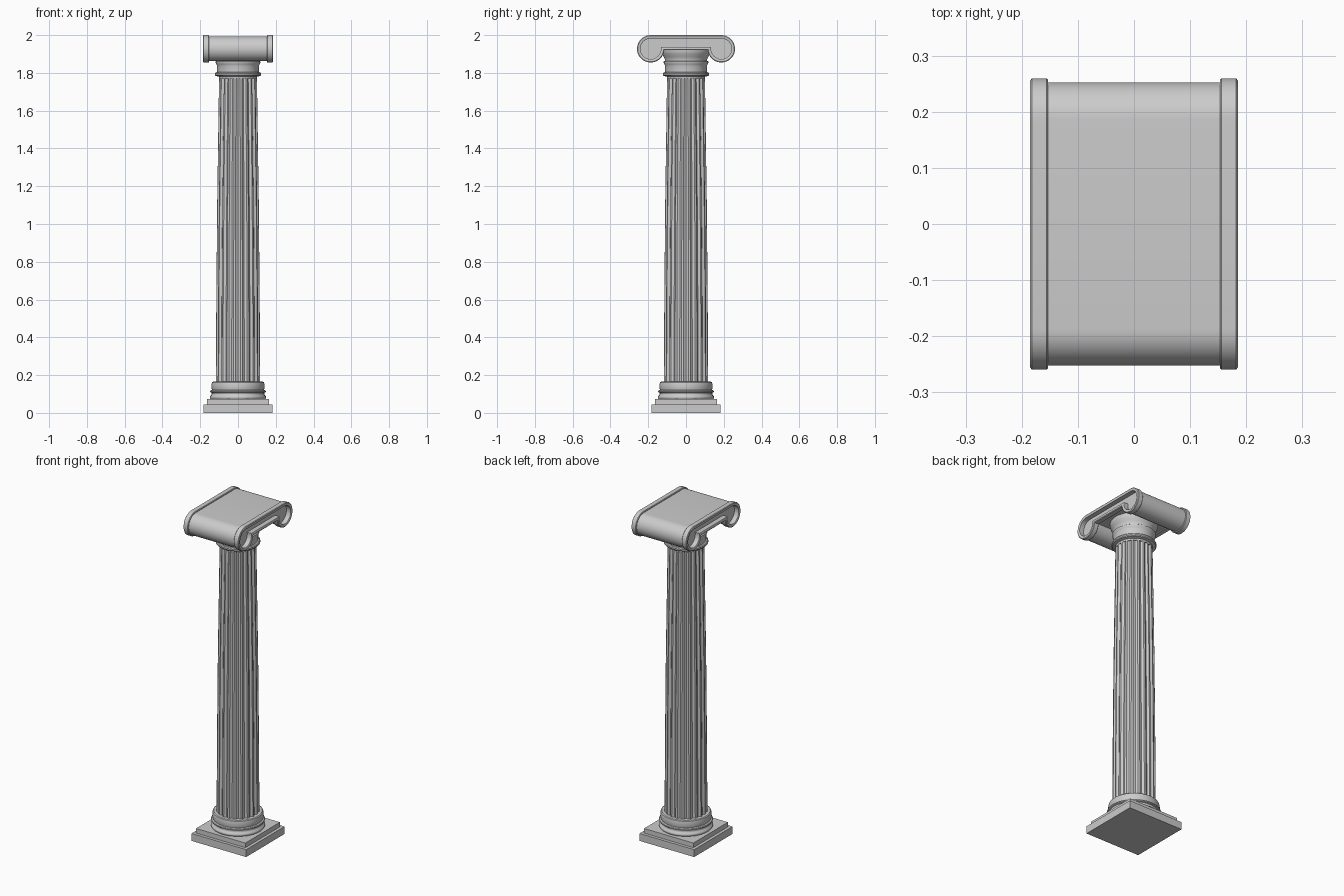
import bpy, bmesh
from math import sin, cos, pi, asin, radians

if "Cube" in bpy.data.objects:
    bpy.data.objects.remove(bpy.data.objects["Cube"])


def loft(name, rings, smooth=35):
    """Skin a list of equal-length closed rings and cap both ends."""
    bm = bmesh.new()
    rows = [[bm.verts.new(p) for p in ring] for ring in rings]
    n = len(rows[0])
    for a, b in zip(rows, rows[1:]):
        for i in range(n):
            j = (i + 1) % n
            bm.faces.new((a[i], a[j], b[j], b[i]))
    bm.faces.new(rows[0][::-1])
    bm.faces.new(rows[-1])
    bmesh.ops.recalc_face_normals(bm, faces=bm.faces)
    mesh = bpy.data.meshes.new(name)
    bm.to_mesh(mesh)
    bm.free()
    ob = bpy.data.objects.new(name, mesh)
    bpy.context.collection.objects.link(ob)
    bpy.ops.object.select_all(action='DESELECT')
    ob.select_set(True)
    bpy.context.view_layer.objects.active = ob
    bpy.ops.object.shade_smooth_by_angle(angle=radians(smooth))
    return ob


def lathe(name, profile, n=64):
    return loft(name, [[(r * cos(2 * pi * i / n), r * sin(2 * pi * i / n), z)
                        for i in range(n)] for r, z in profile])


def slab(name, half, z0, z1):
    corners = [(-half, -half), (half, -half), (half, half), (-half, half)]
    return loft(name, [[(x, y, z) for x, y in corners] for z in (z0, z1)])


# Stepped square plinth
slab("plinth_lower", 0.183, 0, 0.045)
slab("plinth_upper", 0.165, 0.045, 0.073)

# Round moulded base
lathe("base_moulding", [
    (0.142, 0.070), (0.147, 0.076), (0.149, 0.082), (0.147, 0.089),
    (0.141, 0.094), (0.139, 0.100), (0.140, 0.106), (0.146, 0.109),
    (0.148, 0.114), (0.146, 0.119), (0.138, 0.122), (0.140, 0.130),
    (0.140, 0.152), (0.138, 0.161), (0.133, 0.165), (0.115, 0.165)])

# Tapered fluted shaft
FLUTES, STEPS, DEPTH = 20, 6, 0.009


def shaft_ring(r, z):
    ring = []
    for k in range(FLUTES):
        for s in range(STEPS + 1):
            t = s / STEPS
            a = 2 * pi * (k - 0.36 + 0.72 * t) / FLUTES
            rr = r - DEPTH * sin(pi * t)
            ring.append((rr * cos(a), rr * sin(a), z))
    return ring


loft("fluted_shaft", [shaft_ring(r, z) for r, z in (
    (0.118, 0.16), (0.1155, 0.6), (0.111, 1.1), (0.105, 1.5), (0.101, 1.775))], 30)

# Necking ring and flared cushion below the scrolls
lathe("neck_moulding", [
    (0.100, 1.770), (0.102, 1.780), (0.118, 1.784), (0.122, 1.789),
    (0.122, 1.797), (0.118, 1.802), (0.111, 1.804), (0.111, 1.835),
    (0.114, 1.846), (0.118, 1.852), (0.118, 1.860), (0.112, 1.864),
    (0.112, 1.872), (0.118, 1.885), (0.126, 1.900), (0.130, 1.912),
    (0.130, 1.93)])

# Scroll capital: double-volute outline swept along x, recessed end faces
CY, CZ, R, UNDER = 0.187, 1.9275, 0.0725, 1.92


def scroll_ring(x, d):
    r = R - d
    end = -pi - asin((UNDER + d - CZ) / r)
    n = 32
    half = []
    for i in range(n + 1):
        a = pi / 2 + (end - pi / 2) * i / n
        half.append((CY + r * cos(a), CZ + r * sin(a)))
    other = [(-y, z) for y, z in reversed(half)]
    return [(x, y, z) for y, z in half + other]


end_steps = [(0.155, 0.018), (0.183, 0.018), (0.185, 0.015), (0.185, 0.004),
             (0.182, 0.0), (0.156, 0.0), (0.153, 0.003), (0.153, 0.007)]
steps = end_steps + [(-x, d) for x, d in reversed(end_steps)]
loft("scroll_capital", [scroll_ring(x, d) for x, d in steps])
